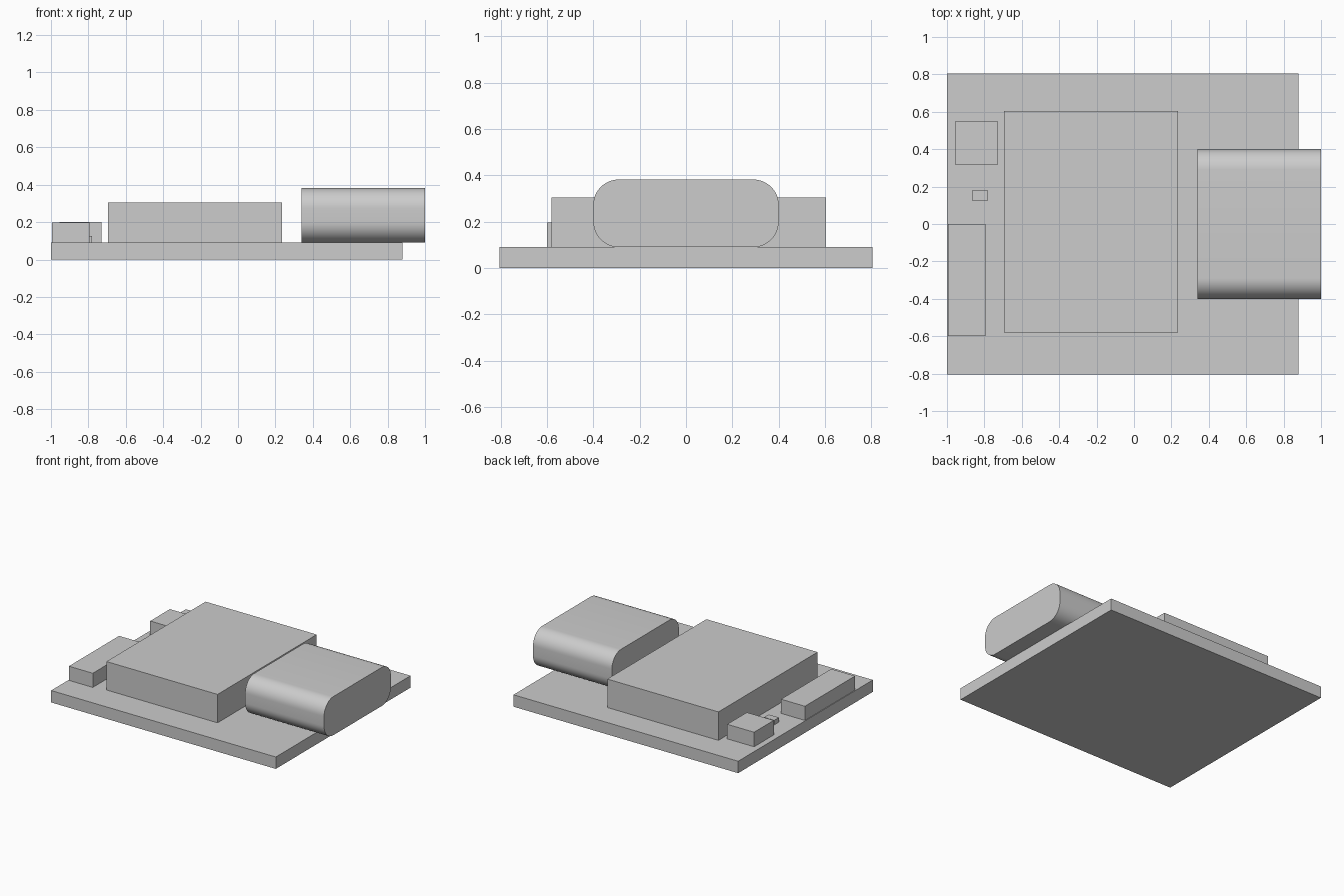
import bpy
import bmesh
from mathutils import Vector

default = bpy.data.objects.get("Cube")
if default:
    bpy.data.objects.remove(default, do_unlink=True)

# Single grey finish
grey = bpy.data.materials.new("plain grey")
grey.use_nodes = True
colour = (0.604, 0.604, 0.604, 1)
grey.diffuse_color = colour
grey.node_tree.nodes["Principled BSDF"].inputs["Base Color"].default_value = colour

BOARD_TOP = 0.09


def box(name, low, high, round_radius=0):
    """Box between two corners; round_radius rounds the edges running along x."""
    low, high = Vector(low), Vector(high)
    size, middle = high - low, (low + high) / 2
    bm = bmesh.new()
    bmesh.ops.create_cube(bm, size=1)
    bmesh.ops.scale(bm, vec=size, verts=bm.verts)
    if round_radius:
        along_x = [e for e in bm.edges
                   if abs(e.verts[0].co.x - e.verts[1].co.x) > size.x / 2]
        bmesh.ops.bevel(bm, geom=along_x, offset=round_radius, segments=12,
                        profile=0.5, affect='EDGES')
    mesh = bpy.data.meshes.new(name)
    bm.to_mesh(mesh)
    bm.free()
    mesh.materials.append(grey)
    obj = bpy.data.objects.new(name, mesh)
    obj.location = middle
    bpy.context.collection.objects.link(obj)
    return obj


# Circuit board
box("circuit_board", (-1, -0.805, 0), (0.88, 0.805, BOARD_TOP))

# Parts mounted on the board
box("main_module", (-0.695, -0.58, BOARD_TOP), (0.235, 0.605, 0.305))
box("long_header", (-0.995, -0.6, BOARD_TOP), (-0.795, 0, 0.197))
box("small_component", (-0.955, 0.315, BOARD_TOP), (-0.73, 0.55, 0.2))
box("tiny_component", (-0.865, 0.125, BOARD_TOP), (-0.78, 0.18, 0.125))

# Rounded port overhanging the board edge
port = box("port_shell", (0.34, -0.4, BOARD_TOP), (1, 0.4, 0.382), 0.11)
bpy.ops.object.select_all(action='DESELECT')
port.select_set(True)
bpy.context.view_layer.objects.active = port
bpy.ops.object.shade_smooth_by_angle()
